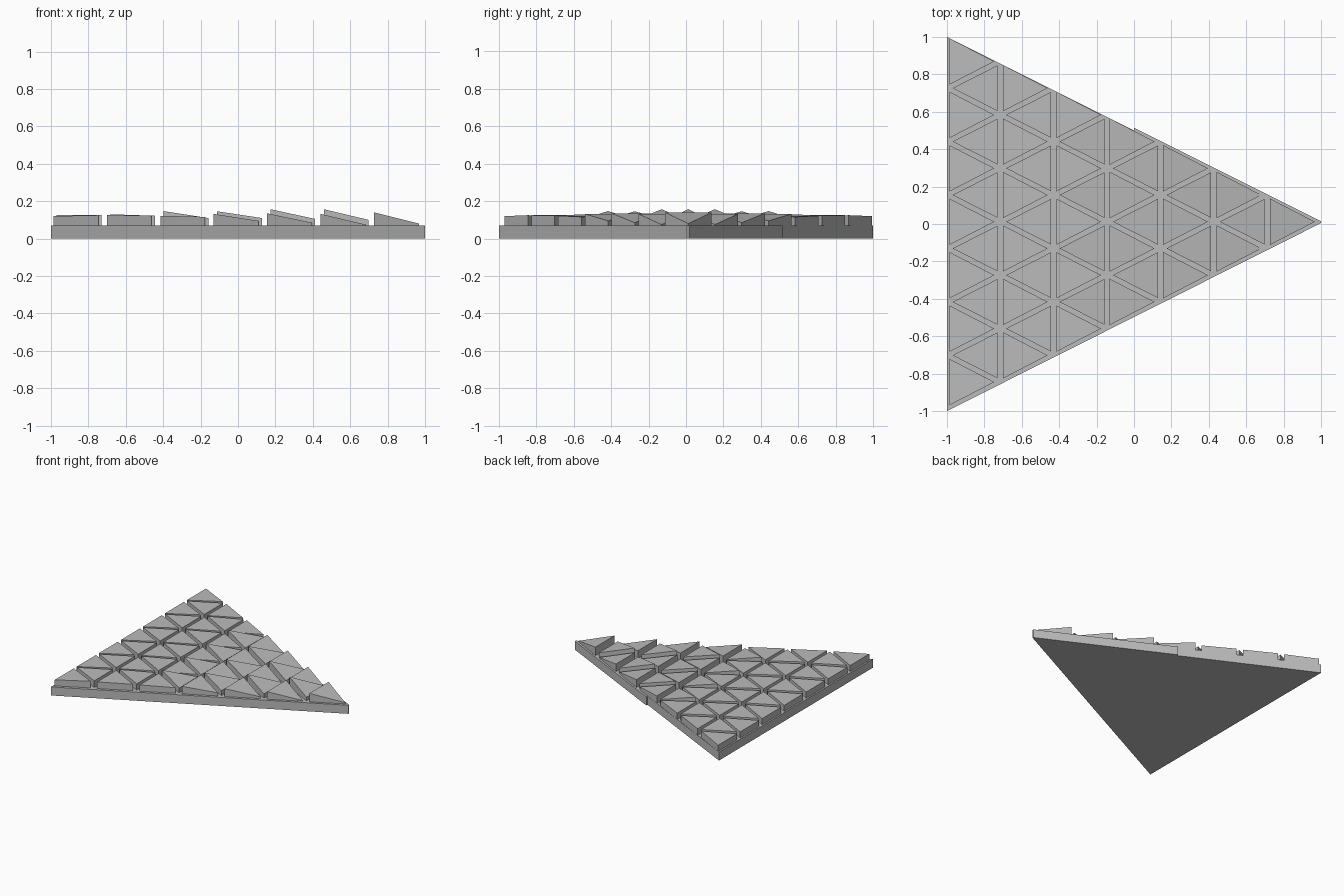
import bpy
import bmesh

cube = bpy.data.objects.get("Cube")
if cube:
    bpy.data.objects.remove(cube, do_unlink=True)

grey = bpy.data.materials.new("stone grey")
grey.use_nodes = True
colour = (0.5, 0.5, 0.5, 1)
grey.diffuse_color = colour
grey.node_tree.nodes["Principled BSDF"].inputs["Base Color"].default_value = colour

PLATE_TOP = 0.07
PITCH = 2 / 7
MID_Y = 0.012


def prism(name, outline, bottom):
    """Upright prism over an outline of (x, y, top height) corners."""
    bm = bmesh.new()
    low = [bm.verts.new((x, y, bottom)) for x, y, z in outline]
    high = [bm.verts.new(p) for p in outline]
    bm.faces.new(low)
    bm.faces.new(high)
    for i in range(len(low)):
        j = (i + 1) % len(low)
        bm.faces.new((low[i], low[j], high[j], high[i]))
    bmesh.ops.recalc_face_normals(bm, faces=bm.faces)
    mesh = bpy.data.meshes.new(name)
    bm.to_mesh(mesh)
    bm.free()
    mesh.materials.append(grey)
    obj = bpy.data.objects.new(name, mesh)
    bpy.context.collection.objects.link(obj)


# Base plate with a small step halfway along its rear edge
plate = [(-1, -1), (1, 0.005), (1, 0.015), (0, 0.515), (0, 0.5), (-1, 1)]
prism("base_plate", [(x, y, PLATE_TOP) for x, y in plate], 0)

# Top heights per column: outward tile (left, right), inward tile (left, right)
heights = [
    ((0.12, 0.125), (0.125, 0.125)),
    ((0.125, 0.122), (0.13, 0.122)),
    ((0.122, 0.116), (0.147, 0.11)),
    ((0.132, 0.095), (0.146, 0.11)),
    ((0.135, 0.085), (0.157, 0.105)),
    ((0.132, 0.075), (0.157, 0.1)),
    ((0.14, 0.08), (0.14, 0.08)),
]

# Triangular tiles, alternating in direction along each column
for col, (outward, inward) in enumerate(heights):
    x = -1 + col * PITCH
    count = 7 - col
    for row in range(count):
        y = MID_Y + (row - (count - 1) / 2) * PITCH
        zl, zr = outward
        prism("outward_tile", [(x + 0.013, y - 0.124, zl), (x + 0.253, y, zr),
                               (x + 0.013, y + 0.124, zl)], PLATE_TOP - 0.01)
        if row < count - 1:
            y += PITCH / 2
            zl, zr = inward
            prism("inward_tile", [(x + 0.03, y, zl), (x + 0.27, y - 0.122, zr),
                                  (x + 0.27, y + 0.122, zr)], PLATE_TOP - 0.01)
